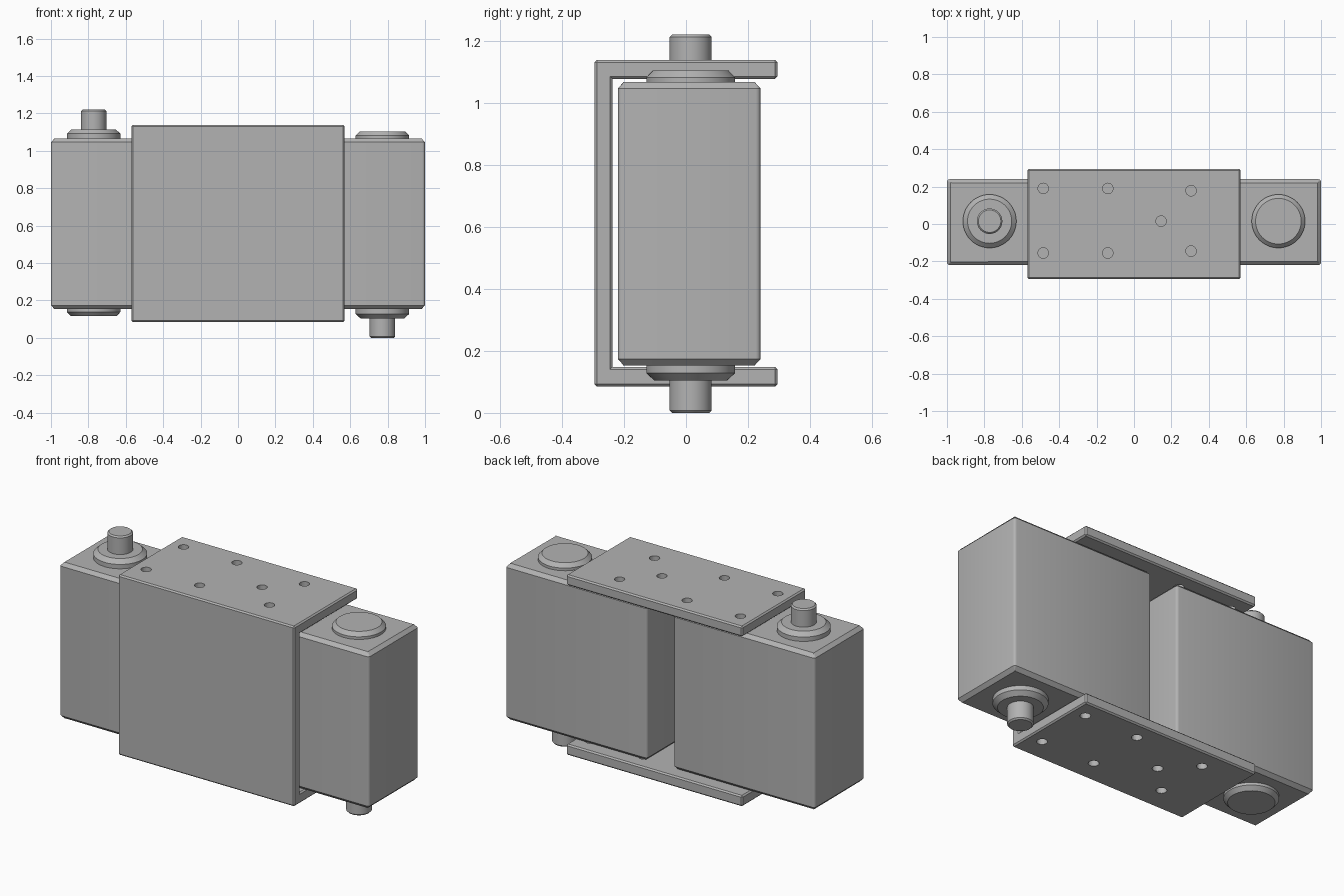
import bpy, bmesh, math
from mathutils import Matrix

cube = bpy.data.objects.get("Cube")
if cube:
    bpy.data.objects.remove(cube, do_unlink=True)

MID = 0.61  # half of the total height

grey = bpy.data.materials.new("plain grey")
grey.use_nodes = True
COLOUR = (0.45, 0.45, 0.45, 1)
grey.diffuse_color = COLOUR
grey.node_tree.nodes["Principled BSDF"].inputs["Base Color"].default_value = COLOUR


def finish(name, bm, smooth=True):
    bmesh.ops.recalc_face_normals(bm, faces=bm.faces)
    mesh = bpy.data.meshes.new(name)
    bm.to_mesh(mesh)
    bm.free()
    mesh.materials.append(grey)
    ob = bpy.data.objects.new(name, mesh)
    bpy.context.collection.objects.link(ob)
    if smooth:
        bpy.ops.object.select_all(action="DESELECT")
        ob.select_set(True)
        bpy.context.view_layer.objects.active = ob
        bpy.ops.object.shade_smooth_by_angle(angle=math.radians(32))
    return ob


def flip(bm):
    # half turn about the front-to-back axis through the middle
    turn = Matrix.Translation((0, 0, MID)) @ Matrix.Rotation(math.pi, 4, "Y") \
        @ Matrix.Translation((0, 0, -MID))
    bmesh.ops.transform(bm, matrix=turn, verts=bm.verts)


def motor_body(name, flipped):
    bm = bmesh.new()
    size = Matrix.Diagonal((0.915, 0.46, 0.913, 1))
    bmesh.ops.create_cube(bm, size=1, matrix=Matrix.Translation((-0.5425, 0.01, MID)) @ size)
    upright = [e for e in bm.edges if abs(e.verts[0].co.z - e.verts[1].co.z) > 0.1]
    bmesh.ops.bevel(bm, geom=upright, offset=0.015, segments=3, profile=0.5, affect="EDGES")
    rims = [e for e in bm.edges if abs(e.verts[0].co.z - e.verts[1].co.z) < 0.001]
    bmesh.ops.bevel(bm, geom=rims, offset=0.02, segments=1, affect="EDGES")
    if flipped:
        flip(bm)
    return finish(name, bm)


def turned(name, profile, flipped):
    # lathe a radius/height profile round the motor axis
    bm = bmesh.new()
    pts = [bm.verts.new((-0.772 + r, 0.015, z)) for r, z in profile]
    edges = [bm.edges.new(pair) for pair in zip(pts, pts[1:])]
    bmesh.ops.spin(bm, geom=pts + edges, cent=(-0.772, 0.015, 0), axis=(0, 0, 1),
                   angle=math.tau, steps=48)
    bmesh.ops.remove_doubles(bm, verts=bm.verts, dist=0.0005)
    if flipped:
        flip(bm)
    return finish(name, bm)


# Two motors, one upside down, each with a shaft, a front boss and a rear cap
for side, flipped in (("right", False), ("left", True)):
    motor_body(side + "_motor_body", flipped)
    turned(side + "_shaft_boss",
           [(0, 1.06), (0.143, 1.06), (0.143, 1.092), (0.118, 1.115), (0, 1.115)], flipped)
    turned(side + "_shaft",
           [(0, 1.1), (0.068, 1.1), (0.068, 1.212), (0.06, 1.22), (0, 1.22)], flipped)
    turned(side + "_rear_cap",
           [(0, 0.16), (0.143, 0.16), (0.143, 0.138), (0.122, 0.116), (0, 0.116)], flipped)

# C-shaped bracket, open at the back
bm = bmesh.new()
outline = [(-0.295, 0.085), (0.295, 0.085), (0.295, 0.148), (-0.237, 0.148),
           (-0.237, 1.077), (0.295, 1.077), (0.295, 1.138), (-0.295, 1.138)]
face = bm.faces.new([bm.verts.new((-0.57, y, z)) for y, z in outline])
end = bmesh.ops.extrude_face_region(bm, geom=[face])["geom"]
bmesh.ops.translate(bm, vec=(1.14, 0, 0),
                    verts=[v for v in end if isinstance(v, bmesh.types.BMVert)])
bmesh.ops.recalc_face_normals(bm, faces=bm.faces)
convex = [e for e in bm.edges if e.is_convex]
bmesh.ops.bevel(bm, geom=convex, offset=0.008, segments=1, affect="EDGES")
bracket = finish("bracket", bm, smooth=False)

# Screw holes through both arms, mirrored left to right on the lower arm
holes = [(-0.485, 0.19), (-0.14, 0.19), (0.305, 0.178), (0.145, 0.015),
         (-0.485, -0.155), (-0.14, -0.155), (0.305, -0.145)]
bm = bmesh.new()
for sign, z in ((1, 1.11), (-1, 0.11)):
    for x, y in holes:
        bmesh.ops.create_cone(bm, cap_ends=True, segments=24, radius1=0.028, radius2=0.028,
                              depth=0.2, matrix=Matrix.Translation((sign * x, y, z)))
cutter = finish("hole_cutter", bm, smooth=False)
cutter.hide_render = True
cutter.hide_set(True)
cutter.display_type = "WIRE"
cut = bracket.modifiers.new("screw holes", "BOOLEAN")
cut.operation = "DIFFERENCE"
cut.solver = "EXACT"
cut.object = cutter
